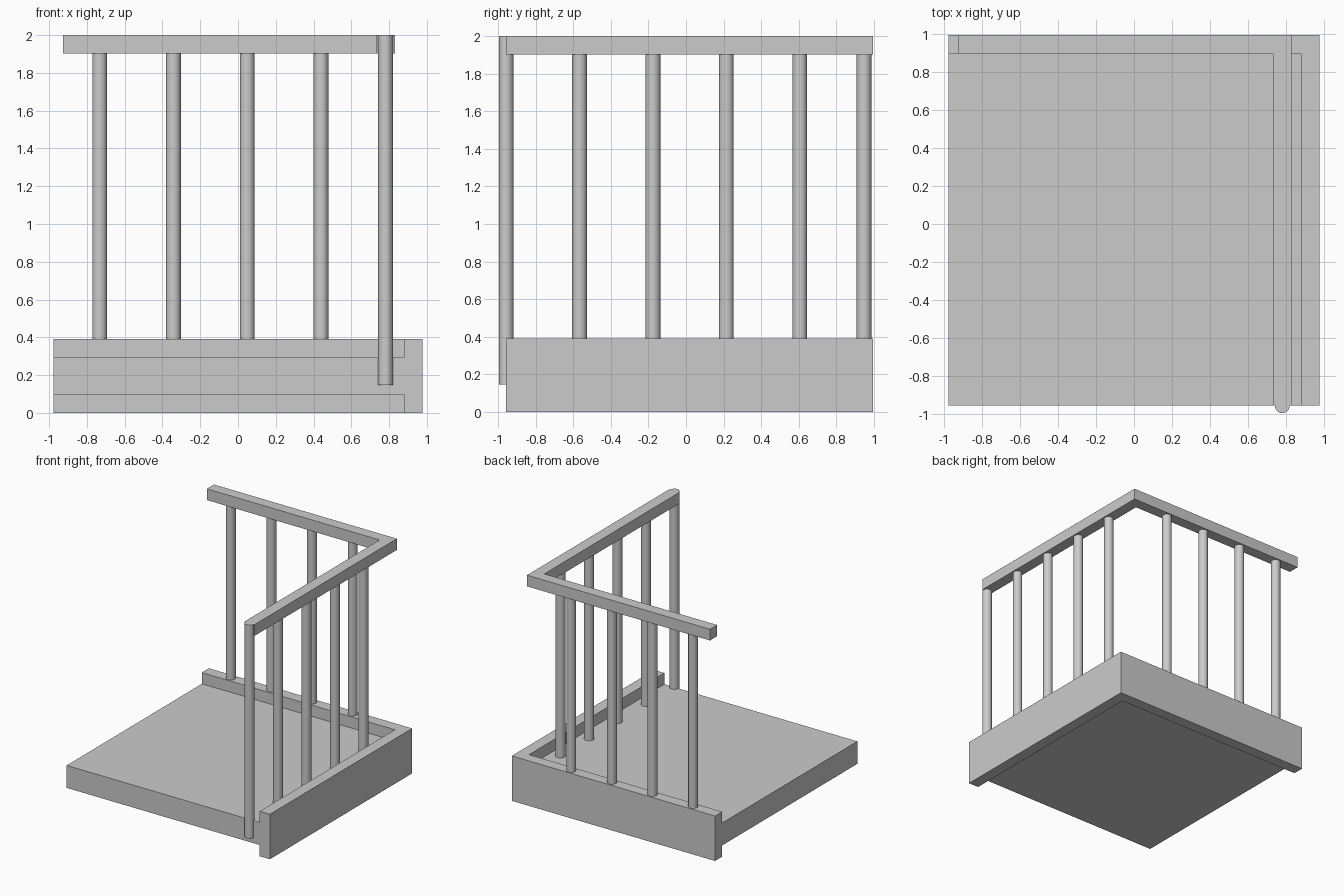
import bpy, bmesh

if "Cube" in bpy.data.objects:
    bpy.data.objects.remove(bpy.data.objects["Cube"])

U = 0.09766          # module: curb and rail thickness
X = 10 * U           # half width
Y0, Y1 = -0.957, 0.996   # front and back faces


def prism(name, outline, z0, z1):
    """Extrude a flat outline (counter-clockwise) from z0 to z1."""
    bm = bmesh.new()
    face = bm.faces.new([bm.verts.new((x, y, z0)) for x, y in outline])
    ext = bmesh.ops.extrude_face_region(bm, geom=[face])
    top = [v for v in ext["geom"] if isinstance(v, bmesh.types.BMVert)]
    bmesh.ops.translate(bm, verts=top, vec=(0, 0, z1 - z0))
    bmesh.ops.recalc_face_normals(bm, faces=bm.faces)
    me = bpy.data.meshes.new(name)
    bm.to_mesh(me)
    bm.free()
    ob = bpy.data.objects.new(name, me)
    bpy.context.collection.objects.link(ob)
    return ob


def corner(x_left, x_right):
    """L-shaped outline along the back and right edges."""
    return [(x_right, Y0), (x_right, Y1), (x_left, Y1),
            (x_left, Y1 - U), (x_right - U, Y1 - U), (x_right - U, Y0)]


def baluster(name, x, y, top=1.998):
    z0 = 1.5 * U
    bpy.ops.mesh.primitive_cylinder_add(vertices=32, radius=0.4 * U, depth=top - z0,
                                        location=(x, y, (top + z0) / 2))
    bpy.context.object.name = name
    bpy.ops.object.shade_smooth_by_angle()


# Floor slab
prism("floor_slab", [(-X, Y0), (X - U, Y0), (X - U, Y1 - U), (-X, Y1 - U)], U, 3 * U)

# Raised curb and handrail, both L-shaped
prism("curb", corner(-X, X), 0, 4 * U)
rail_right = X - 1.5 * U
prism("handrail", corner(-X + 0.5 * U, rail_right), 2 - U, 2)

# Balusters along the right side, the first one on the rail's front end
for i in range(5):
    baluster(f"side_baluster_{i + 1}", rail_right - U / 2, Y0 + 4 * U * i,
             2.0 if i == 0 else 1.998)

# Balusters along the back
for i in range(4):
    baluster(f"back_baluster_{i + 1}", -X + 2.5 * U + 4 * U * i, Y1 - U / 2)
